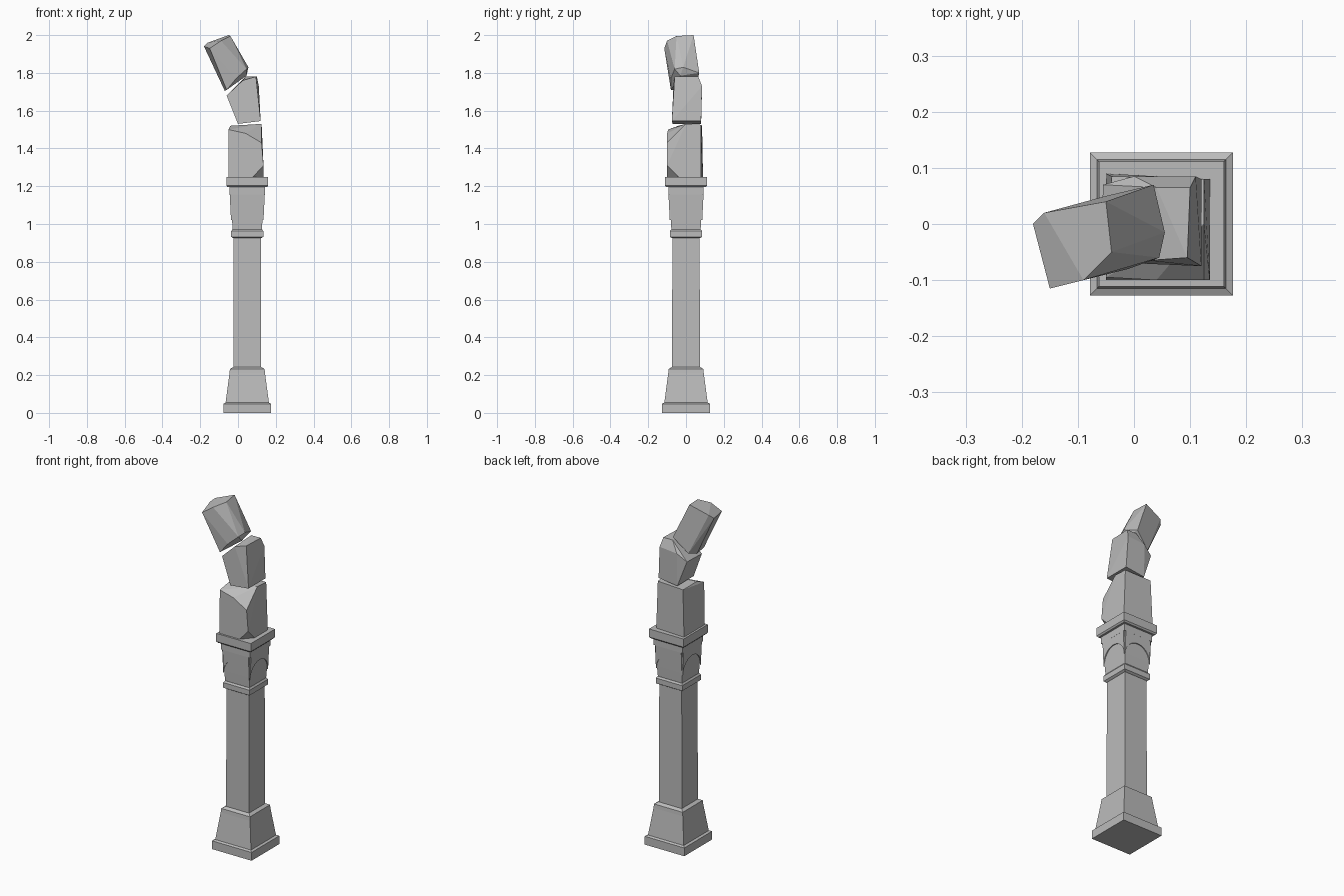
import bpy, bmesh, math
from mathutils import Matrix, Vector

cube = bpy.data.objects.get("Cube")
if cube:
    bpy.data.objects.remove(cube, do_unlink=True)

AXIS_X = 0.049          # column axis, the leaning stones overhang to the other side
CM = 0.01

stone = bpy.data.materials.new("grey_stone")
stone.use_nodes = True
colour = (0.5, 0.5, 0.5, 1)
stone.diffuse_color = colour
stone.node_tree.nodes["Principled BSDF"].inputs["Base Color"].default_value = colour


def finish(bm, name):
    bmesh.ops.recalc_face_normals(bm, faces=bm.faces)
    mesh = bpy.data.meshes.new(name)
    bm.to_mesh(mesh)
    bm.free()
    mesh.materials.append(stone)
    obj = bpy.data.objects.new(name, mesh)
    bpy.context.collection.objects.link(obj)
    return obj


def square_loft(name, profile):
    """Stack square rings given as (half width, height) and skin them."""
    bm = bmesh.new()
    corners = [(-1, -1), (1, -1), (1, 1), (-1, 1)]
    rings = [[bm.verts.new((AXIS_X + sx * half, sy * half, z)) for sx, sy in corners]
             for half, z in profile]
    for low, high in zip(rings, rings[1:]):
        for i in range(4):
            j = (i + 1) % 4
            bm.faces.new((low[i], low[j], high[j], high[i]))
    bm.faces.new(rings[0])
    bm.faces.new(rings[-1])
    return finish(bm, name)


def chiselled_block(name, base, points):
    """Convex block from its corner points, in centimetres above the base height."""
    bm = bmesh.new()
    for x, y, z in points:
        bm.verts.new((x * CM, y * CM, base + z * CM))
    hull = bmesh.ops.convex_hull(bm, input=bm.verts)
    loose = [v for v in hull["geom_interior"] if isinstance(v, bmesh.types.BMVert)]
    bmesh.ops.delete(bm, geom=loose, context="VERTS")
    bmesh.ops.dissolve_limit(bm, angle_limit=math.radians(5),
                             verts=bm.verts, edges=bm.edges)
    return finish(bm, name)


def arch_panel(name, turn):
    """Thin raised panel with an arched underside, on one side of the capital."""
    low, top, half, rise = 1.02, 1.16, 0.083, 0.09
    bm = bmesh.new()
    steps = 12
    columns = []
    for i in range(steps + 1):
        a = math.pi * (1 - i / steps)
        x = half * math.cos(a)
        z = low + rise * math.sin(a)
        columns.append((bm.verts.new((x, 0, z)), bm.verts.new((x, 0, top))))
    for (a, b), (c, d) in zip(columns, columns[1:]):
        bm.faces.new((a, c, d, b))
    # give the panel depth and follow the flare of the capital
    faces = bmesh.ops.extrude_face_region(bm, geom=bm.faces[:])["geom"]
    moved = [v for v in faces if isinstance(v, bmesh.types.BMVert)]
    bmesh.ops.translate(bm, verts=moved, vec=Vector((0, -0.006, 0)))
    for v in bm.verts:
        v.co.y -= 0.080 + (v.co.z - low) * 0.05
    bmesh.ops.transform(bm, verts=bm.verts,
                        matrix=Matrix.Translation((AXIS_X, 0, 0)) @ Matrix.Rotation(turn, 4, "Z"))
    return finish(bm, name)


# Column, bottom to top
square_loft("plinth", [(0.127, 0), (0.127, 0.048), (0.115, 0.054)])
square_loft("flared_foot", [(0.115, 0.052), (0.094, 0.21), (0.092, 0.232), (0.076, 0.242)])
square_loft("shaft", [(0.074, 0.235), (0.072, 0.93)])
square_loft("neck_band", [(0.074, 0.925), (0.085, 0.932), (0.085, 0.962), (0.078, 0.972)])
square_loft("capital", [(0.077, 0.965), (0.081, 1.03), (0.088, 1.16)])
square_loft("capital_moulding", [(0.093, 1.155), (0.093, 1.2)])
square_loft("top_slab", [(0.104, 1.195), (0.111, 1.203), (0.111, 1.25)])
for side, n in (("front", 0), ("left", 1), ("back", 2), ("right", 3)):
    arch_panel("arch_panel_" + side, n * math.pi / 2)

# Leaning stack of broken blocks
chiselled_block("lower_block", 1.25, [
    (-5, -10, 0), (8, -10, 0), (13.5, -4, 0), (13.5, 8, 0), (-5, 9, 0),
    (13.5, -10, 6), (-5, -9.5, 25), (4, -10, 23), (12.5, -10, 18),
    (12.5, 0, 28), (12.5, 8, 27.5), (-4, 8.5, 27), (-4, -4, 27)])
chiselled_block("middle_block", 1.53, [
    (0, -7, 0), (12, -7.5, 1.5), (12, 8, 1.5), (0, 8, 0),
    (-6, -6, 15), (-5.5, 7, 15), (2.5, -6.5, 23), (9.5, -6, 25),
    (10, 6.5, 25), (4, 6.5, 25), (11, 8.5, 20), (0, 8.5, 19)])
chiselled_block("upper_block", 1.7, [
    (-18, 0, 24), (-16, 2, 26), (-5, 4, 30), (-4, -5, 29.5), (-9, -10, 27), (-15, -11.5, 23),
    (5.5, -1.5, 13), (3.5, 7, 10), (4.5, -6, 12), (4.5, -3, 8.5),
    (-1, -8, 7), (-6, -8, 1), (-7, 0, 0.5), (-5, 5, 2)])
